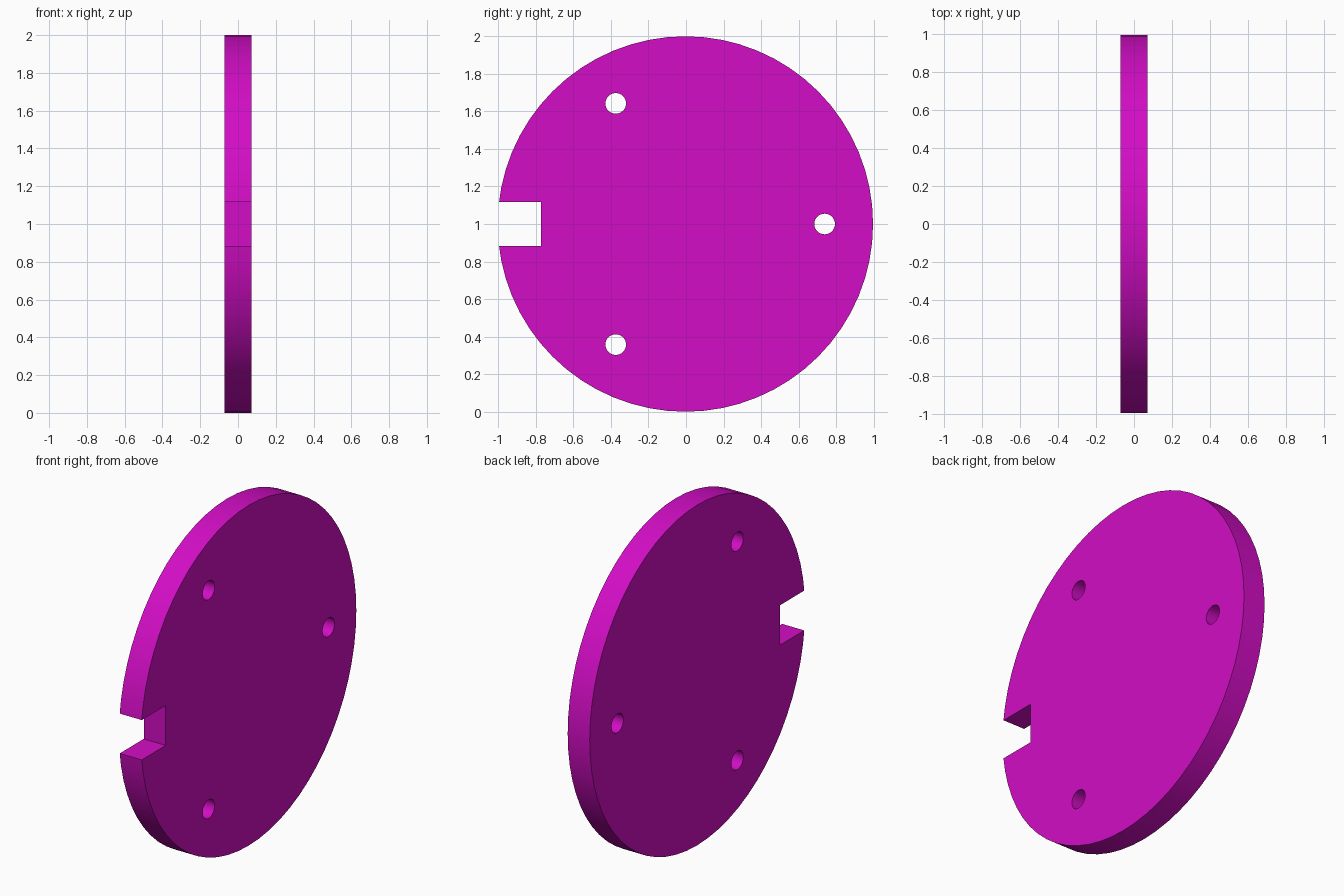
import bpy
import math

if "Cube" in bpy.data.objects:
    bpy.data.objects.remove(bpy.data.objects["Cube"])

HALF = 0.0715          # half thickness of the plate
CY, CZ = -0.0035, 1.0  # plate centre


def x_cylinder(name, y, z, radius, depth, sides):
    bpy.ops.mesh.primitive_cylinder_add(
        vertices=sides, radius=radius, depth=depth,
        location=(0, y, z), rotation=(0, math.pi / 2, 0))
    ob = bpy.context.object
    ob.name = name
    return ob


# round plate standing on its rim
plate = x_cylinder("round_plate", CY, CZ, 1.0, 2 * HALF, 64)

# three evenly spaced bolt holes
cutters = []
for i in range(3):
    a = i * math.tau / 3
    cutters.append(x_cylinder("bolt_hole_cutter", CY + 0.742 * math.cos(a),
                              CZ + 0.742 * math.sin(a), 0.055, 0.5, 32))

# square notch in the front edge
bpy.ops.mesh.primitive_cube_add(size=1, location=(0, -0.973, CZ))
notch = bpy.context.object
notch.name = "notch_cutter"
notch.scale = (0.5, 0.4, 0.234)
cutters.append(notch)

# cut, apply, and clear away the cutters
bpy.context.view_layer.objects.active = plate
for cutter in cutters:
    mod = plate.modifiers.new("cut", 'BOOLEAN')
    mod.operation = 'DIFFERENCE'
    mod.solver = 'EXACT'
    mod.object = cutter
    bpy.ops.object.modifier_apply(modifier=mod.name)
for cutter in cutters:
    bpy.data.objects.remove(cutter, do_unlink=True)

# smooth rim and holes, crisp edges
bpy.ops.object.select_all(action='DESELECT')
plate.select_set(True)
bpy.ops.object.shade_smooth_by_angle(angle=math.radians(30))

# magenta finish
mat = bpy.data.materials.new("magenta")
mat.diffuse_color = (0.65, 0.004, 0.56, 1)
mat.use_nodes = True
mat.node_tree.nodes["Principled BSDF"].inputs["Base Color"].default_value = mat.diffuse_color
plate.data.materials.clear()
plate.data.materials.append(mat)
